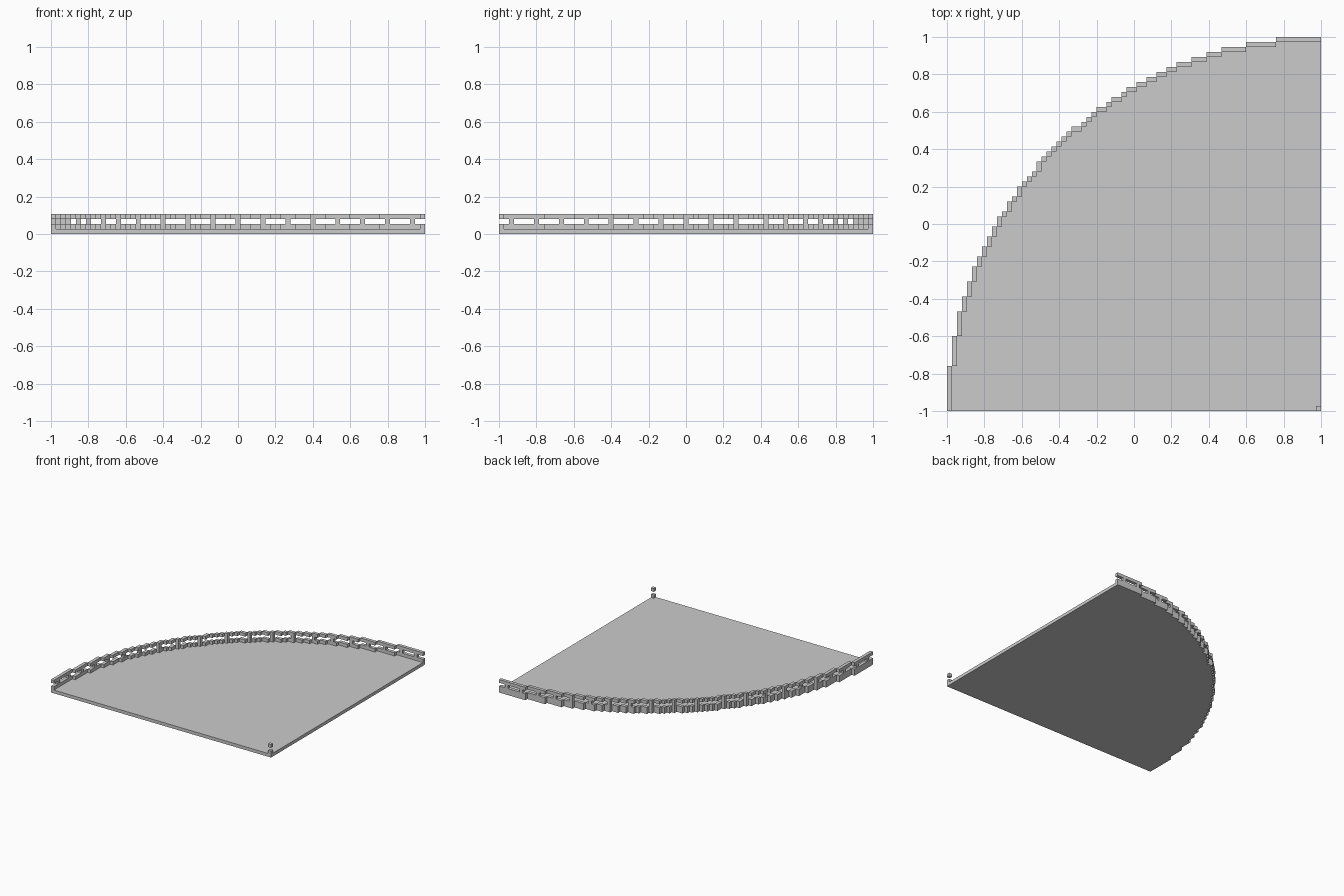
import bpy, bmesh, math

if "Cube" in bpy.data.objects:
    bpy.data.objects.remove(bpy.data.objects["Cube"], do_unlink=True)

N = 75                # blocks along each straight side
S = 2 / N             # block size
R = N - 0.5           # arc radius in blocks

grey = bpy.data.materials.new("stone grey")
grey.use_nodes = True
colour = (0.6, 0.6, 0.6, 1)
grey.diffuse_color = colour
grey.node_tree.nodes["Principled BSDF"].inputs["Base Color"].default_value = colour


def place(i, j, k):
    """Block corner to space: i runs to -x and j to +y from the arc centre."""
    return (1 - i * S, -1 + j * S, k * S)


def reach(j):
    """Last block inside the arc on row j."""
    return math.floor(math.sqrt(R * R - j * j)) if j < N else -1


def finish(name, bm):
    bmesh.ops.recalc_face_normals(bm, faces=bm.faces)
    mesh = bpy.data.meshes.new(name)
    bm.to_mesh(mesh)
    bm.free()
    mesh.materials.append(grey)
    bpy.context.collection.objects.link(bpy.data.objects.new(name, mesh))


def blocks(name, spans, layer):
    """One box for each (i0, i1, j0, j1) span of blocks on a layer."""
    bm = bmesh.new()
    for i0, i1, j0, j1 in spans:
        cube = bmesh.ops.create_cube(bm, size=1)["verts"]
        for v in cube:
            v.co = place(i1 if v.co.x > 0 else i0,
                         j1 if v.co.y > 0 else j0,
                         layer + (v.co.z > 0))
    finish(name, bm)


# Floor: stepped quarter disc, one block thick
outline = [(0, 0)]
for j in range(N):
    edge = reach(j) + 1
    if outline[-1][0] != edge:
        if j:
            outline.append((outline[-1][0], j))
        outline.append((edge, j))
outline += [(outline[-1][0], N), (0, N)]
bm = bmesh.new()
face = bm.faces.new([bm.verts.new(place(i, j, 0)) for i, j in outline])
top = bmesh.ops.extrude_face_region(bm, geom=[face])["geom"]
bmesh.ops.translate(bm, vec=(0, 0, S),
                    verts=[g for g in top if isinstance(g, bmesh.types.BMVert)])
finish("floor", bm)

# Arc edge: runs of blocks on one half, mirrored over the diagonal
half = [(reach(j + 1) + 1, reach(j) + 1, j, j + 1)
        for j in range(N) if reach(j) < j]
arc = half + [(c, d, a, b) for a, b, c, d in half]
corner = [(0, 1, 0, 1)]
blocks("curb", arc, 1)
blocks("top_rail", arc, 3)
blocks("corner_curb", corner, 1)
blocks("corner_rail", corner, 3)

# Posts: every fifth block, mirrored over the diagonal
posts = []
for i in range(2, 53, 5):
    j = reach(i)
    posts.append((i, i + 1, j, j + 1))
    if i < 52:
        posts.append((j, j + 1, i, i + 1))
blocks("rail_posts", posts, 2)
